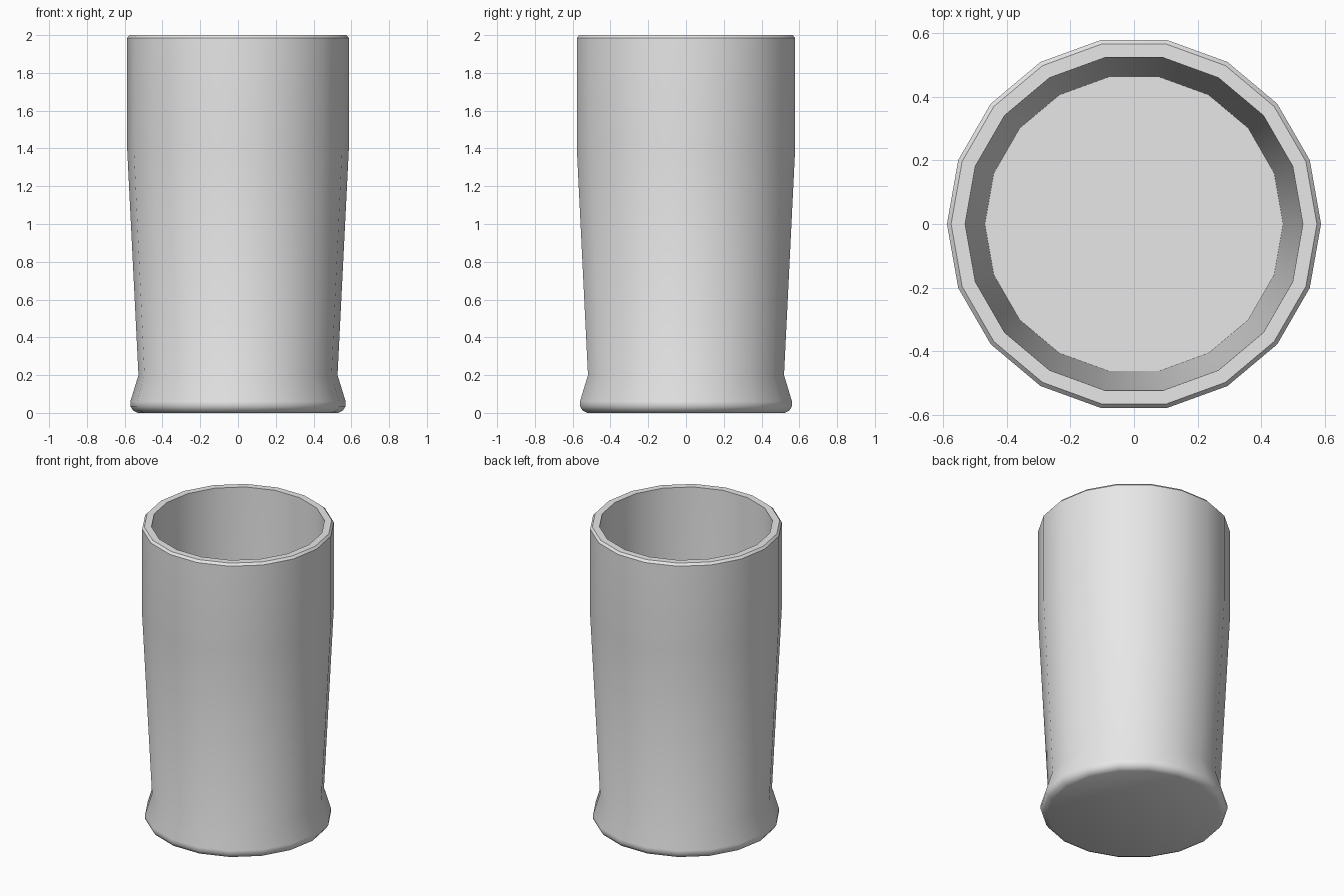
import bpy, bmesh, math

cube = bpy.data.objects.get("Cube")
if cube:
    bpy.data.objects.remove(cube, do_unlink=True)

SIDES = 18

# Plain grey material
grey = bpy.data.materials.new("light grey")
grey.use_nodes = True
colour = (0.8, 0.8, 0.8, 1)
grey.diffuse_color = colour
grey.node_tree.nodes["Principled BSDF"].inputs["Base Color"].default_value = colour


def lathe(name, profile):
    """Spin (radius, height) points into a solid, closing both ends with a flat cap."""
    bm = bmesh.new()
    rings = []
    for r, z in profile:
        angles = [math.tau * i / SIDES for i in range(SIDES)]
        rings.append([bm.verts.new((r * math.cos(a), r * math.sin(a), z)) for a in angles])
    for low, high in zip(rings, rings[1:]):
        for i in range(SIDES):
            j = (i + 1) % SIDES
            bm.faces.new((low[i], low[j], high[j], high[i]))
    bm.faces.new(rings[0][::-1])
    bm.faces.new(rings[-1])
    mesh = bpy.data.meshes.new(name)
    bm.to_mesh(mesh)
    bm.free()
    obj = bpy.data.objects.new(name, mesh)
    bpy.context.collection.objects.link(obj)
    mesh.materials.append(grey)
    return obj


# Outside from the base up, over the rim, then down the inside to the floor
glass = lathe("drinking_glass", [
    (0.53, 0), (0.555, 0.012), (0.57, 0.035), (0.57, 0.06),  # rounded foot
    (0.527, 0.2), (0.587, 1.4), (0.587, 1.985),              # waist and wall
    (0.574, 2), (0.53, 2),                                   # rim
    (0.516, 1.4), (0.468, 0.2),                              # inside wall
])

# Smooth walls, crisp rim and floor
bpy.ops.object.select_all(action="DESELECT")
glass.select_set(True)
bpy.context.view_layer.objects.active = glass
bpy.ops.object.shade_smooth_by_angle(angle=math.radians(35))
